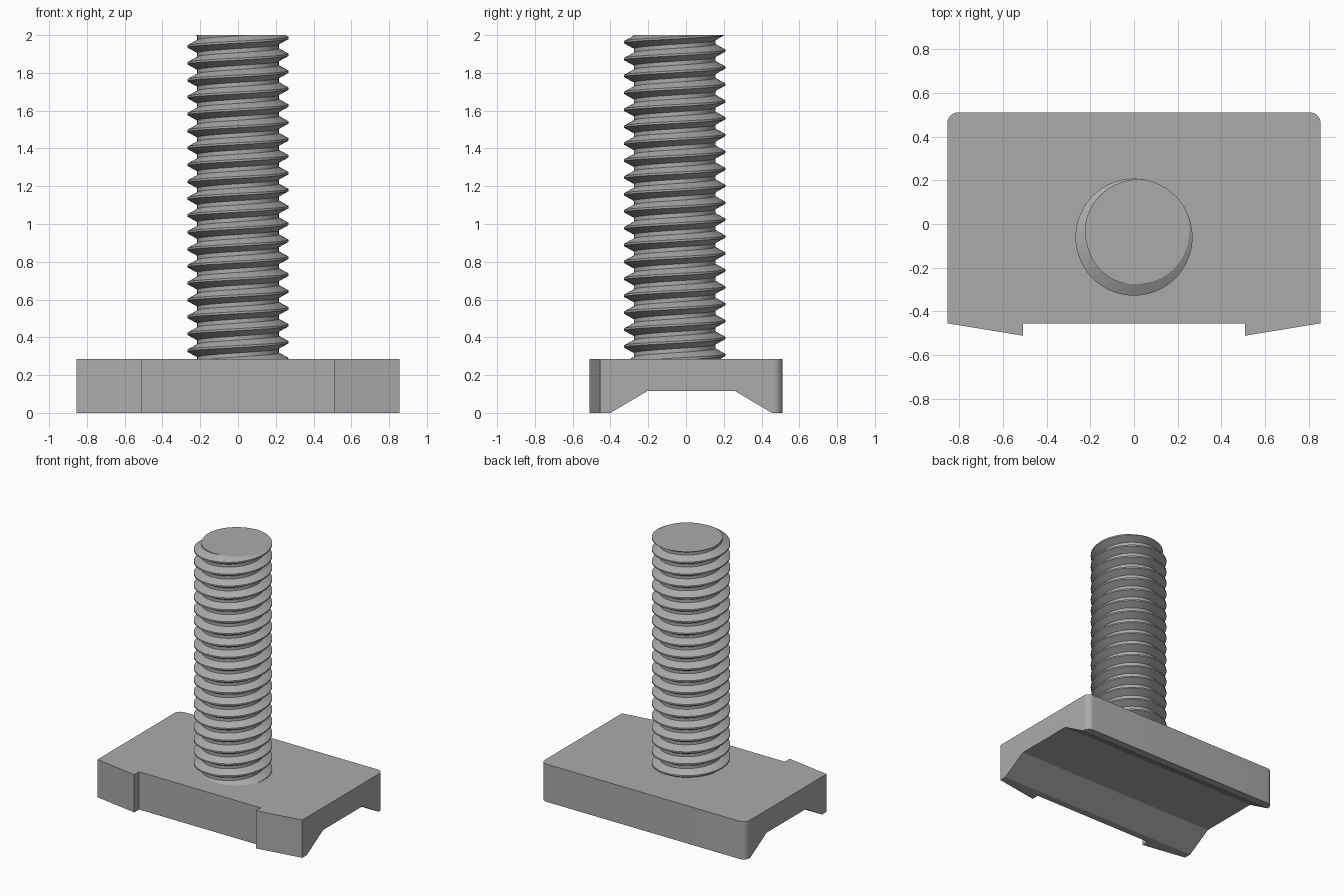
import bpy, bmesh
from math import cos, sin, pi, radians
from mathutils import Vector

cube = bpy.data.objects.get("Cube")
if cube:
    bpy.data.objects.remove(cube, do_unlink=True)

steel = bpy.data.materials.new("grey steel")
steel.use_nodes = True
GREY = (0.41, 0.41, 0.41, 1)
steel.diffuse_color = GREY
steel.node_tree.nodes["Principled BSDF"].inputs["Base Color"].default_value = GREY


def add_object(name, bm):
    bmesh.ops.recalc_face_normals(bm, faces=bm.faces)
    mesh = bpy.data.meshes.new(name)
    bm.to_mesh(mesh)
    bm.free()
    mesh.materials.append(steel)
    obj = bpy.data.objects.new(name, mesh)
    bpy.context.collection.objects.link(obj)
    return obj


def prism(points, offset):
    """Extrude a closed outline along an offset."""
    bm = bmesh.new()
    face = bm.faces.new([bm.verts.new(p) for p in points])
    new = bmesh.ops.extrude_face_region(bm, geom=[face])["geom"]
    verts = [v for v in new if isinstance(v, bmesh.types.BMVert)]
    bmesh.ops.translate(bm, verts=verts, vec=Vector(offset))
    return bm


def smooth(obj, angle):
    bpy.ops.object.select_all(action="DESELECT")
    obj.select_set(True)
    bpy.context.view_layer.objects.active = obj
    bpy.ops.object.shade_smooth_by_angle(angle=radians(angle))


# Base plate: rounded back corners, slanted tabs at the front
HALF, BACK, FRONT, TAB, R = 0.855, 0.512, -0.455, 0.508, 0.05
half_outline = [(TAB, FRONT), (TAB, -0.512), (HALF, FRONT)]
for i in range(9):
    a = i * pi / 16
    half_outline.append((HALF - R + R * cos(a), BACK - R + R * sin(a)))
outline = half_outline + [(-x, y) for x, y in reversed(half_outline)]
base = add_object("base_plate", prism([(x, y, 0) for x, y in outline], (0, 0, 0.285)))

# Sloped channel along the underside
channel = [(-0.436, -0.02), (-0.40, 0), (-0.205, 0.115), (0.26, 0.115),
           (0.455, 0), (0.489, -0.02)]
cutter = add_object("channel_cutter", prism([(-1, y, z) for y, z in channel], (2, 0, 0)))
cutter.hide_render = True
cut = base.modifiers.new("channel", "BOOLEAN")
cut.operation, cut.solver, cut.object = "DIFFERENCE", "EXACT", cutter
bpy.context.view_layer.objects.active = base
bpy.ops.object.modifier_apply(modifier=cut.name)
bpy.data.objects.remove(cutter, do_unlink=True)
smooth(base, 25)

# Threaded stud: one helical strip, trimmed flat at both ends
PITCH, CREST, ROOT, STEPS, TURNS = 0.0895, 0.268, 0.216, 72, 23
START, CENTRE_Y = radians(60), -0.06
profile = [(ROOT, -0.5), (ROOT, -0.38), (CREST, -0.06), (CREST, 0.06), (ROOT, 0.38)]
bm = bmesh.new()
rows = []
for s in range(STEPS * TURNS + 1):
    a = START + 2 * pi * s / STEPS
    z = 2 + PITCH * (s / STEPS - TURNS + 2)
    rows.append([bm.verts.new((r * cos(a), CENTRE_Y + r * sin(a), z + PITCH * t))
                 for r, t in profile])
for s in range(len(rows) - 1):
    for k in range(len(profile) - 1):
        bm.faces.new((rows[s][k], rows[s + 1][k], rows[s + 1][k + 1], rows[s][k + 1]))
    if s + STEPS + 1 < len(rows):
        bm.faces.new((rows[s][-1], rows[s + 1][-1],
                      rows[s + STEPS + 1][0], rows[s + STEPS][0]))
for height, up in ((2, 1), (0.25, -1)):
    cut = bmesh.ops.bisect_plane(bm, geom=bm.verts[:] + bm.edges[:] + bm.faces[:],
                                 plane_co=(0, 0, height), plane_no=(0, 0, up),
                                 clear_outer=True)["geom_cut"]
    rim = [e for e in cut if isinstance(e, bmesh.types.BMEdge)]
    bmesh.ops.triangle_fill(bm, edges=rim, use_beauty=True)
stud = add_object("threaded_stud", bm)
smooth(stud, 25)
